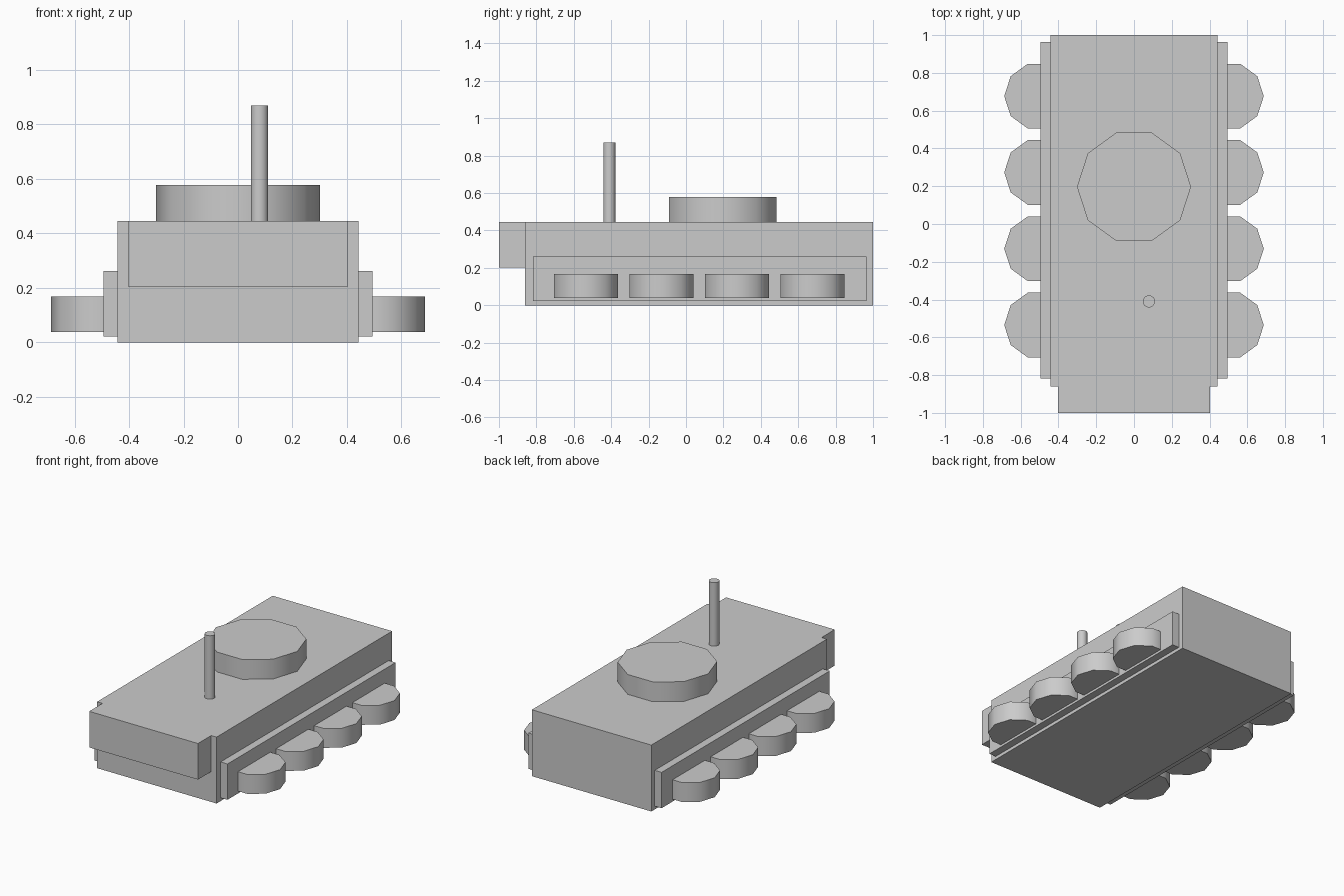
import bpy
from math import radians

if "Cube" in bpy.data.objects:
    bpy.data.objects.remove(bpy.data.objects["Cube"])


def box(name, x, y, z):
    """Box from (min, max) ranges."""
    lo, hi = zip(x, y, z)
    centre = [(a + b) / 2 for a, b in zip(lo, hi)]
    bpy.ops.mesh.primitive_cube_add(size=1, location=centre)
    ob = bpy.context.object
    ob.name = name
    ob.scale = [b - a for a, b in zip(lo, hi)]
    bpy.ops.object.transform_apply(location=False, rotation=False, scale=True)
    return ob


def disc(name, x, y, z, radius, sides):
    """Upright cylinder with a corner pointing along +x and -x."""
    bpy.ops.mesh.primitive_cylinder_add(
        vertices=sides, radius=radius, depth=z[1] - z[0],
        location=(x, y, (z[0] + z[1]) / 2), rotation=(0, 0, radians(90)))
    ob = bpy.context.object
    ob.name = name
    bpy.ops.object.transform_apply(location=False, rotation=True, scale=False)
    bpy.ops.object.shade_smooth_by_angle(angle=radians(40))
    return ob


# Hull and raised nose block
box("hull", (-0.443, 0.443), (-0.86, 1.0), (0, 0.445))
box("nose", (-0.403, 0.403), (-1.0, -0.855), (0.203, 0.445))

# Turret and mast on the deck
disc("turret", 0, 0.197, (0.44, 0.578), 0.302, 10)
disc("mast", 0.079, -0.41, (0.44, 0.87), 0.032, 24)

# Side skirts, each with four flat-lying wheels
for side, label in ((-1, "left"), (1, "right")):
    box(label + "_skirt", sorted((side * 0.43, side * 0.494)),
        (-0.817, 0.964), (0.022, 0.262))
    for i in range(4):
        disc(f"{label}_wheel_{i + 1}", side * 0.507, -0.535 + 0.404 * i,
             (0.038, 0.168), 0.18, 10)
